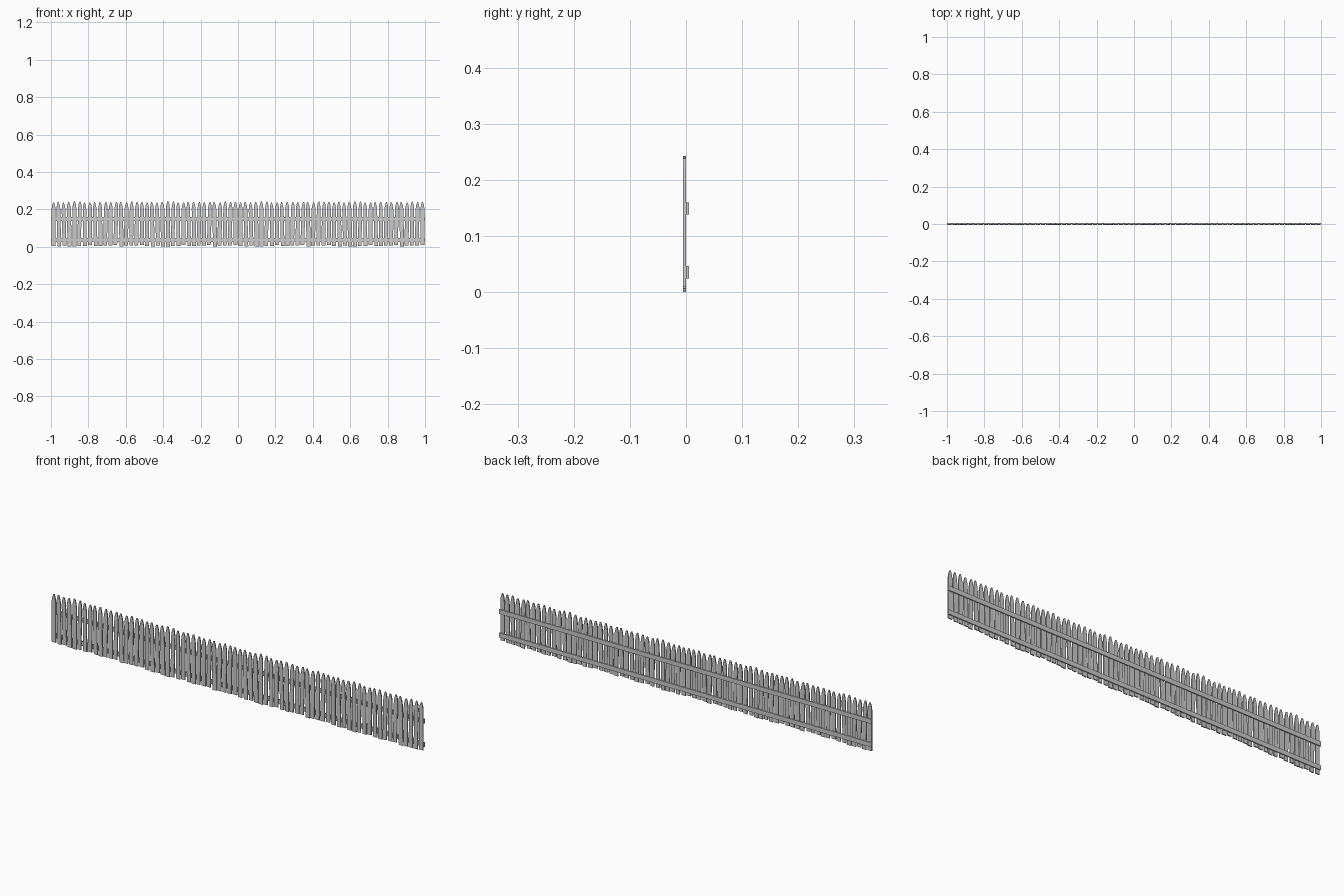
import bpy, bmesh, math, random
from mathutils import Matrix, Vector

if "Cube" in bpy.data.objects:
    bpy.data.objects.remove(bpy.data.objects["Cube"])

random.seed(7)
SECTIONS, PICKETS, LENGTH = 4, 18, 0.5
STEP = LENGTH / PICKETS


def make_object(name, bm, x):
    bmesh.ops.recalc_face_normals(bm, faces=bm.faces)
    mesh = bpy.data.meshes.new(name)
    bm.to_mesh(mesh)
    bm.free()
    ob = bpy.data.objects.new(name, mesh)
    ob.location.x = x
    bpy.context.collection.objects.link(ob)
    return ob


def add_picket(bm, x, bottom, top, half, lean):
    # pointed board outline, extruded through its thickness and leaned slightly
    right = [(half, bottom), (half, top - 0.036), (half * 0.72, top - 0.016), (half * 0.25, top)]
    outline = right + [(-px, pz) for px, pz in reversed(right)]
    mid = Vector((0, 0, 0.12))
    turn = Matrix.Rotation(lean, 4, 'Y')
    place = Matrix.Translation(mid + Vector((x, 0, 0))) @ turn @ Matrix.Translation(-mid)
    face = bm.faces.new([bm.verts.new(place @ Vector((px, -0.005, pz))) for px, pz in outline])
    ext = bmesh.ops.extrude_face_region(bm, geom=[face])
    verts = [v for v in ext['geom'] if isinstance(v, bmesh.types.BMVert)]
    bmesh.ops.translate(bm, verts=verts, vec=(0, 0.005, 0))


# uneven pickets shared by every section
shapes = []
for i in range(PICKETS):
    end = i in (0, PICKETS - 1)
    shapes.append((-LENGTH / 2 + STEP * (i + 0.5),
                   random.uniform(0.001, 0.010), random.uniform(0.235, 0.242),
                   random.uniform(0.0095, 0.0115),
                   0 if end else math.radians(random.uniform(-1.7, 1.7))))
shapes[4] = shapes[4][:1] + (0.0, 0.243, 0.0105, 0.0)

for s in range(SECTIONS):
    cx = -1 + LENGTH * (s + 0.5)
    bm = bmesh.new()
    for shape in shapes:
        add_picket(bm, *shape)
    make_object(f"pickets_{s + 1}", bm, cx)

    # two back rails per section
    for name, z in (("lower_rail", 0.0355), ("upper_rail", 0.149)):
        bm = bmesh.new()
        bmesh.ops.create_cube(bm, size=1, matrix=Matrix.Translation((0, 0.0025, z))
                              @ Matrix.Diagonal((LENGTH, 0.005, 0.022, 1)))
        make_object(f"{name}_{s + 1}", bm, cx)
